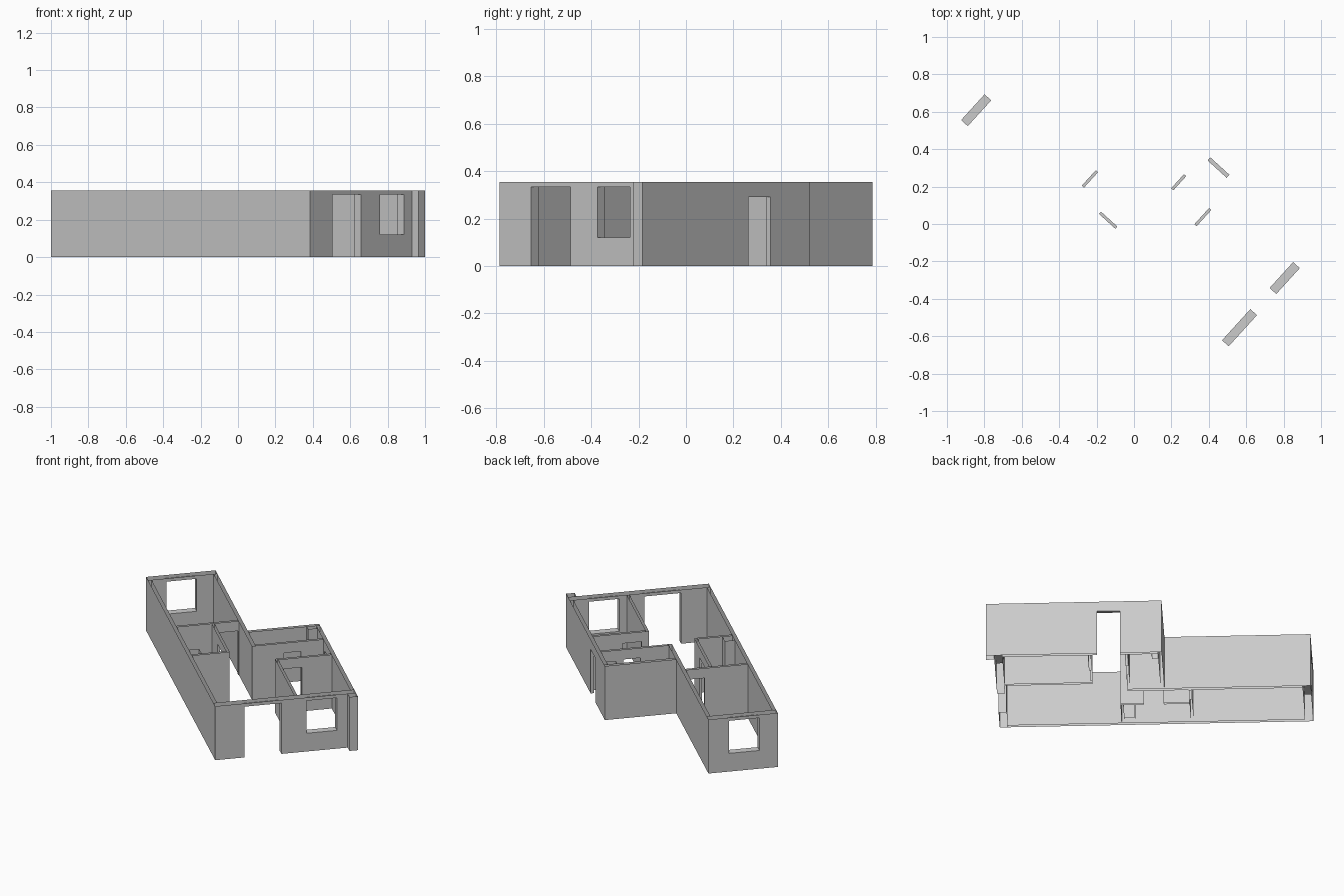
import bpy, bmesh
from math import radians
from mathutils import Matrix, Vector

cube = bpy.data.objects.get("Cube")
if cube:
    bpy.data.objects.remove(cube, do_unlink=True)

H = 0.355            # wall height
OUT, SIDE, THIN = 0.048, 0.022, 0.016   # wall thicknesses
WIDTH, STRIP = 0.861, 0.424             # whole plan, long strip
DEPTH, WING = 1.872, 1.0
DOOR, TALL, SILL = 0.29, 0.334, 0.12

plaster = bpy.data.materials.new("grey_plaster")
plaster.use_nodes = True
grey = (0.6, 0.6, 0.6, 1)
plaster.diffuse_color = grey
plaster.node_tree.nodes["Principled BSDF"].inputs["Base Color"].default_value = grey

# The plan is drawn along its own axes, then turned and moved into place
PLACE = Matrix.Translation((0.385, -0.787, 0)) @ Matrix.Rotation(radians(47.7), 4, "Z")


def wall(name, u, v, opening=()):
    """Hollow wall, open at top and foot, with (start, end, low, high) openings."""
    along_u = (u[1] - u[0]) > (v[1] - v[0])
    length, across = (u, v) if along_u else (v, u)
    openings = opening
    ss = sorted({*length, *[s for o in openings for s in o[:2]]})
    zs = sorted({0, H, *[z for o in openings for z in o[2:]]})
    bm = bmesh.new()

    def point(s, t, z):
        return bm.verts.new((s, t, z) if along_u else (t, s, z))

    def solid(i, j):
        if not (0 <= i < len(ss) - 1):
            return False
        if not (0 <= j < len(zs) - 1):
            return True          # no caps at top and foot
        s, z = (ss[i] + ss[i + 1]) / 2, (zs[j] + zs[j + 1]) / 2
        return not any(o[0] < s < o[1] and o[2] < z < o[3] for o in openings)

    def quad(points):
        bm.faces.new([point(*p) for p in points])

    t0, t1 = across
    for i in range(len(ss) - 1):
        for j in range(len(zs) - 1):
            if not solid(i, j):
                continue
            a, b, c, d = ss[i], ss[i + 1], zs[j], zs[j + 1]
            quad([(a, t0, c), (b, t0, c), (b, t0, d), (a, t0, d)])
            quad([(b, t1, c), (a, t1, c), (a, t1, d), (b, t1, d)])
            if not solid(i - 1, j):
                quad([(a, t1, c), (a, t0, c), (a, t0, d), (a, t1, d)])
            if not solid(i + 1, j):
                quad([(b, t0, c), (b, t1, c), (b, t1, d), (b, t0, d)])
            if not solid(i, j - 1):
                quad([(a, t1, c), (b, t1, c), (b, t0, c), (a, t0, c)])
            if not solid(i, j + 1):
                quad([(a, t0, d), (b, t0, d), (b, t1, d), (a, t1, d)])
    if not along_u:
        bmesh.ops.reverse_faces(bm, faces=bm.faces[:])
    bmesh.ops.remove_doubles(bm, verts=bm.verts[:], dist=0.0001)
    bmesh.ops.dissolve_limit(bm, angle_limit=0.01, verts=bm.verts[:], edges=bm.edges[:])
    bm.transform(PLACE)
    mesh = bpy.data.meshes.new(name)
    bm.to_mesh(mesh)
    bm.free()
    mesh.materials.append(plaster)
    obj = bpy.data.objects.new(name, mesh)
    bpy.context.collection.objects.link(obj)


# Outer walls
wall("front_wall", (0, WIDTH), (0, OUT),
     [(0.18, 0.405, 0, TALL), (0.558, 0.745, SILL, TALL)])
wall("back_wall", (0, STRIP), (DEPTH - OUT, DEPTH), [(0.112, 0.298, SILL, TALL)])
wall("long_side_wall", (0, SIDE), (OUT, DEPTH - OUT))
wall("strip_side_wall", (STRIP - SIDE, STRIP), (0.78, DEPTH - OUT))
wall("wing_back_wall", (STRIP, WIDTH), (WING - SIDE, WING))
wall("wing_side_wall", (WIDTH - SIDE, WIDTH), (OUT, WING - SIDE),
     [(0.614, 0.752, 0, DOOR)])
wall("front_pier", (0.81, WIDTH), (-0.049, 0))

# Rooms in the long strip
wall("bedroom_wall", (SIDE, STRIP - SIDE), (1.143, 1.143 + THIN),
     [(0.287, 0.398, 0, DOOR)])
wall("bathroom_side_wall", (0.237, 0.237 + THIN), (0.73, 1.143),
     [(0.871, 0.989, 0, DOOR)])
wall("bathroom_front_wall", (SIDE, 0.237), (0.73, 0.73 + THIN))
wall("bathroom_shaft", (SIDE, 0.085), (0.746, 0.812))

# Rooms in the wing
wall("wing_room_side_wall", (0.496, 0.496 + THIN), (OUT, 0.575))
wall("wing_room_back_wall", (0.512, WIDTH - SIDE), (0.559, 0.575),
     [(0.54, 0.656, 0, DOOR)])
wall("store_wall", (STRIP, WIDTH - SIDE), (0.78, 0.78 + THIN),
     [(0.598, 0.7, 0, DOOR)])
wall("store_shaft", (0.78, WIDTH - SIDE), (0.94, WING - SIDE))
